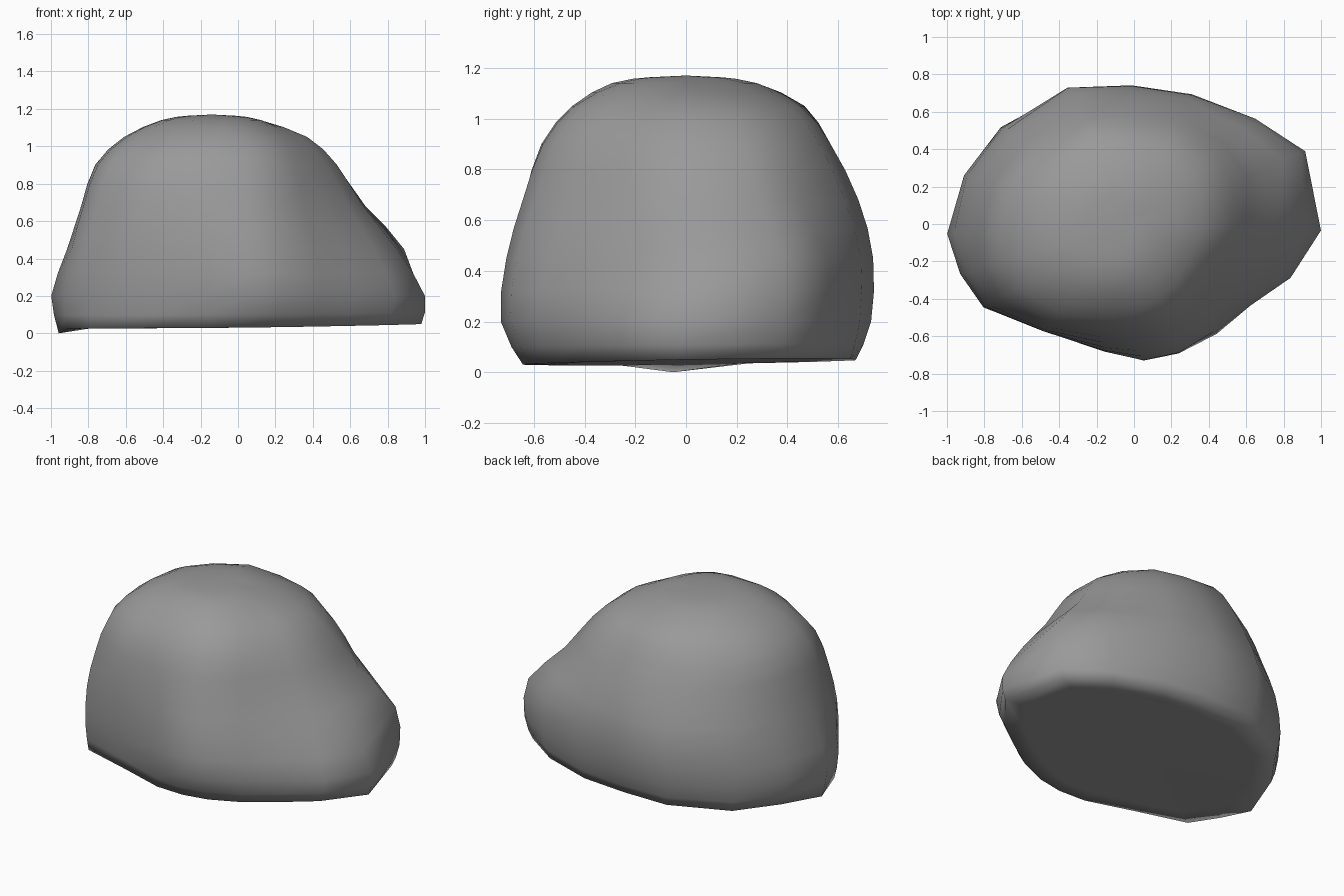
import bpy, bmesh
from math import cos, sin, radians
from mathutils import Vector

if "Cube" in bpy.data.objects:
    bpy.data.objects.remove(bpy.data.objects["Cube"])

# Heights of the horizontal sections
HEIGHTS = (0.04, 0.2, 0.45, 0.68, 0.9, 1.05, 1.14)

# Compass angle -> radius at each height, from base to crown
PROFILES = {
    -2:  (.98, 1.0, .85, .67, .53, .37, .12),
    23:  (.94, .99, .965, .74, .57, .39, .11),
    41:  (.82, .855, .84, .70, .58, .41, .12),
    66:  (.71, .75, .755, .685, .575, .44, .17),
    91:  (.67, .73, .738, .68, .57, .45, .23),
    116: (.74, .795, .81, .73, .63, .52, .31),
    144: (.85, .88, .85, .77, .68, .55, .36),
    164: (.90, .945, .90, .82, .74, .60, .40),
    183: (.96, 1.0, .915, .84, .765, .61, .41),
    196: (.94, .967, .925, .86, .78, .62, .42),
    209: (.90, .92, .91, .86, .78, .62, .42),
    230: (.70, .74, .75, .74, .685, .55, .38),
    257: (.65, .695, .695, .655, .585, .46, .30),
    274: (.645, .732, .71, .645, .565, .44, .26),
    289: (.65, .732, .705, .63, .55, .42, .22),
    307: (.67, .735, .68, .59, .51, .38, .18),
    325: (.72, .76, .68, .58, .485, .35, .15),
    341: (.83, .885, .765, .625, .50, .35, .13),
}
CROWN = Vector((-0.14, 0, 1.17))


def halfway(a, b, c, d):
    """Smooth midpoint between b and c."""
    return (b + c) * 0.5625 - (a + d) * 0.0625


# Sections, rounded off near the crown and refined in height
columns = []
for deg, radii in PROFILES.items():
    a = radians(deg)
    col = [Vector((r * cos(a), r * sin(a), z)) for r, z in zip(radii, HEIGHTS)]
    # slightly tilted base
    col[0].z += 0.01 * col[0].x + 0.015 * col[0].y
    rim = col[-1].lerp(CROWN, 0.5)
    rim.z = 1.163
    col.append(rim)
    last = len(col) - 1
    fine = []
    for i in range(last):
        fine.append(col[i])
        fine.append(halfway(col[max(i - 1, 0)], col[i], col[i + 1], col[min(i + 2, last)]))
    fine.append(rim)
    # underside: small inner ring, and one low toe on the left
    inner = Vector((col[0].x * 0.85, col[0].y * 0.85, col[0].z))
    if deg == 183:
        fine[0].z = 0
    columns.append([inner] + fine)

# Boulder: loft the columns, then close crown and underside
bm = bmesh.new()
grid = [[bm.verts.new(p) for p in col] for col in columns]
crown = bm.verts.new(CROWN)
underside = bm.verts.new((0, 0, 0.04))
for p, q in zip(grid, grid[1:] + grid[:1]):
    for i in range(len(p) - 1):
        bm.faces.new((p[i], q[i], q[i + 1], p[i + 1]))
    bm.faces.new((p[-1], q[-1], crown))
    bm.faces.new((q[0], p[0], underside))

bmesh.ops.recalc_face_normals(bm, faces=bm.faces)
for f in bm.faces:
    f.smooth = True
mesh = bpy.data.meshes.new("boulder")
bm.to_mesh(mesh)
bm.free()

# Dark grey stone
stone = bpy.data.materials.new("stone")
stone.diffuse_color = (0.32, 0.32, 0.32, 1)
stone.use_nodes = True
stone.node_tree.nodes["Principled BSDF"].inputs["Base Color"].default_value = stone.diffuse_color
mesh.materials.append(stone)
bpy.context.collection.objects.link(bpy.data.objects.new("boulder", mesh))
